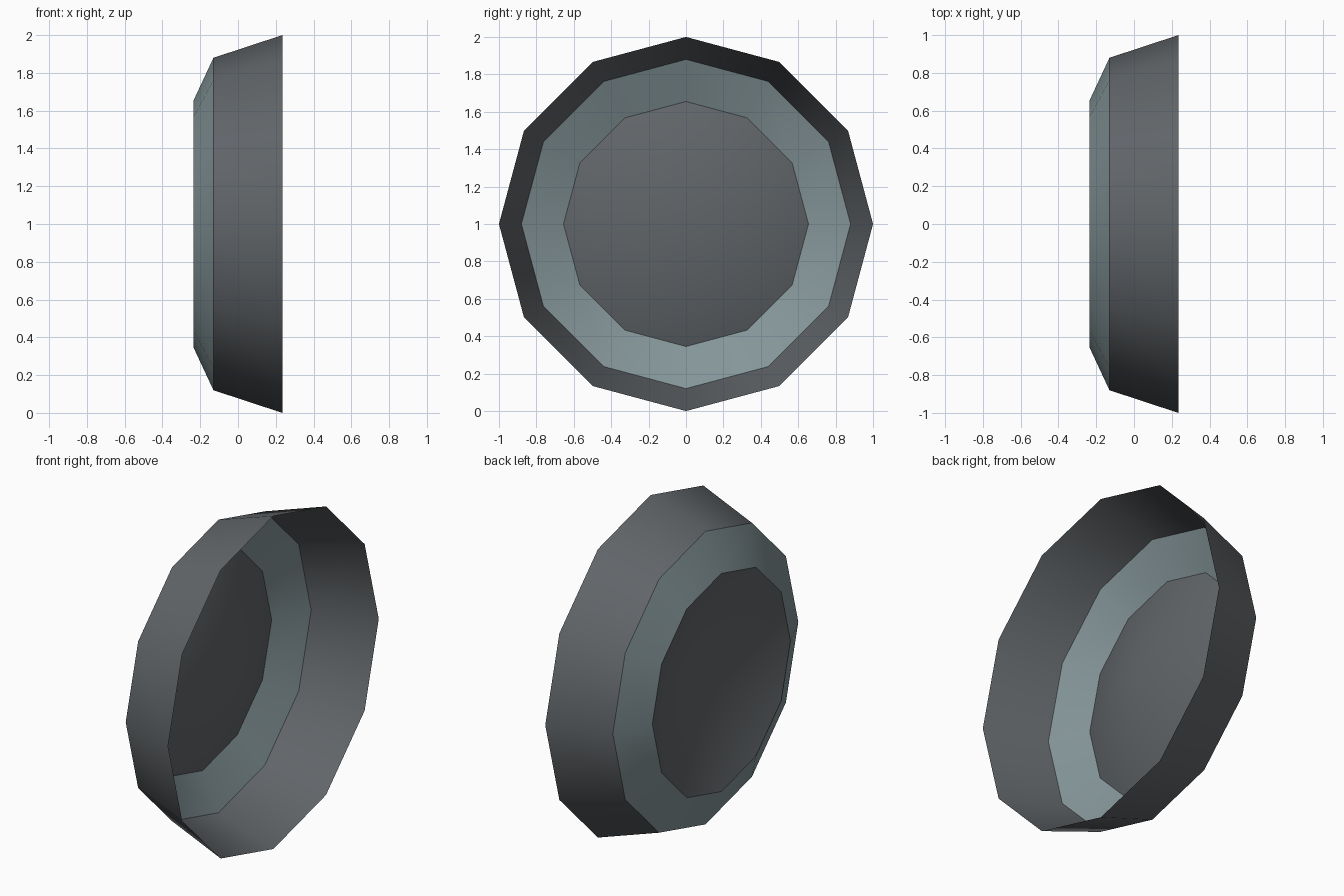
import bpy, bmesh, math

if "Cube" in bpy.data.objects:
    bpy.data.objects.remove(bpy.data.objects["Cube"])

SIDES = 12
CENTRE_Z = 1.0


def material(name, rgba):
    m = bpy.data.materials.new(name)
    m.diffuse_color = rgba
    m.use_nodes = True
    m.node_tree.nodes["Principled BSDF"].inputs["Base Color"].default_value = m.diffuse_color
    return m


grey = material("dark grey", (0.119, 0.130, 0.140, 1))
teal = material("pale teal glass", (0.235, 0.305, 0.32, 0.9))


def lathe(name, profile, mat):
    """Spin (x, radius) points around the x axis; radius 0 makes a centre point."""
    bm = bmesh.new()
    rings = []
    for x, r in profile:
        if r == 0:
            rings.append([bm.verts.new((x, 0, CENTRE_Z))])
        else:
            ring = []
            for i in range(SIDES):
                a = 2 * math.pi * i / SIDES
                ring.append(bm.verts.new((x, r * math.sin(a), CENTRE_Z + r * math.cos(a))))
            rings.append(ring)
    for a, b in zip(rings, rings[1:]):
        for i in range(SIDES):
            j = (i + 1) % SIDES
            if len(b) == 1:
                f = bm.faces.new((a[i], a[j], b[0]))
            else:
                f = bm.faces.new((a[i], a[j], b[j], b[i]))
            f.smooth = True
    me = bpy.data.meshes.new(name)
    bm.to_mesh(me)
    bm.free()
    me.materials.append(mat)
    ob = bpy.data.objects.new(name, me)
    bpy.context.collection.objects.link(ob)
    return ob


# Flared outer wall, open on the +x side
lathe("outer_wall", [(0.235, 1.0), (-0.13, 0.88)], grey)
# Sloped pale band
lathe("sloped_band", [(-0.13, 0.88), (-0.235, 0.655)], teal)
# Base disc, pushed into the dish as a shallow cone
lathe("base_disc", [(-0.235, 0.655), (0.0, 0)], grey)
